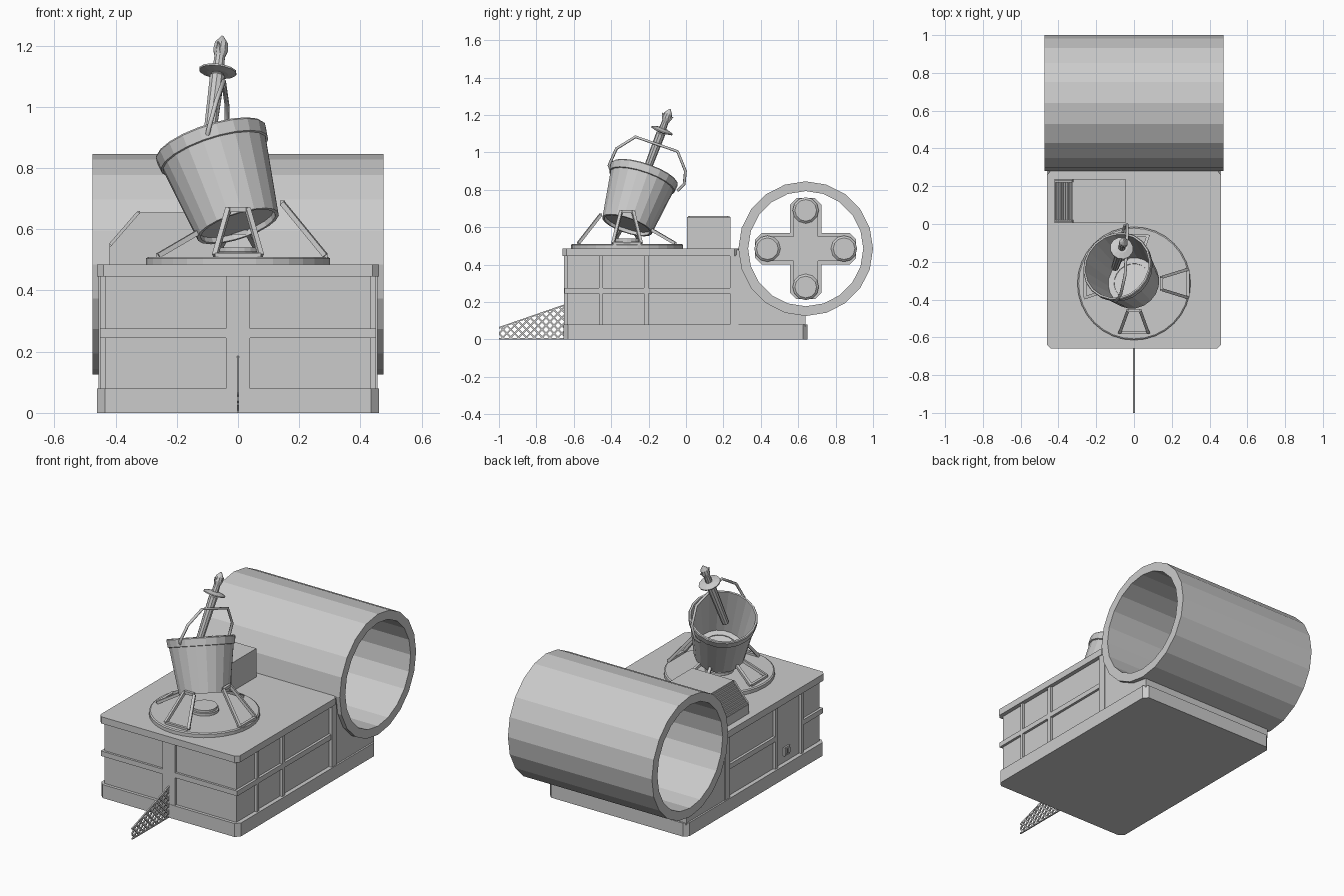
import bpy, bmesh
from math import pi, cos, sin, radians
from mathutils import Matrix, Vector

if "Cube" in bpy.data.objects:
    bpy.data.objects.remove(bpy.data.objects["Cube"])


def finish(name, bm):
    bmesh.ops.remove_doubles(bm, verts=bm.verts, dist=1e-5)
    bmesh.ops.recalc_face_normals(bm, faces=bm.faces)
    me = bpy.data.meshes.new(name)
    bm.to_mesh(me)
    bm.free()
    ob = bpy.data.objects.new(name, me)
    bpy.context.collection.objects.link(ob)
    return ob


def add_box(bm, x0, x1, y0, y1, z0, z1):
    m = Matrix.Translation(((x0 + x1) / 2, (y0 + y1) / 2, (z0 + z1) / 2))
    bmesh.ops.create_cube(bm, size=1, matrix=m @ Matrix.Diagonal((x1 - x0, y1 - y0, z1 - z0, 1)))


def boxes(name, *dims):
    bm = bmesh.new()
    for d in dims:
        add_box(bm, *d)
    return finish(name, bm)


def frame(a, b):
    """Matrix with local z running from a towards b."""
    a, b = Vector(a), Vector(b)
    return Matrix.Translation(a) @ (b - a).to_track_quat('Z', 'Y').to_matrix().to_4x4()


def add_bar(bm, a, b, w, t):
    length = (Vector(b) - Vector(a)).length
    m = frame(a, b) @ Matrix.Translation((0, 0, length / 2)) @ Matrix.Diagonal((w, t, length, 1))
    bmesh.ops.create_cube(bm, size=1, matrix=m)


def add_lathe(bm, prof, n, m, closed=False):
    rings = [[bm.verts.new(m @ Vector((r * cos(2 * pi * i / n), r * sin(2 * pi * i / n), z)))
              for i in range(n)] for r, z in prof]
    pairs = list(zip(rings, rings[1:])) + ([(rings[-1], rings[0])] if closed else [])
    for p, q in pairs:
        for i in range(n):
            j = (i + 1) % n
            bm.faces.new((p[i], p[j], q[j], q[i]))
    if not closed:
        bm.faces.new(rings[0])
        bm.faces.new(rings[-1])


def lathe(name, prof, n, m, closed=False):
    bm = bmesh.new()
    add_lathe(bm, prof, n, m, closed)
    return finish(name, bm)


def extrude(name, pts, axis, lo, hi):
    """Extrude 2D points along x (points are y,z), y (x,z) or z (x,y)."""
    bm = bmesh.new()
    put = {'x': lambda p, h: (h, p[0], p[1]), 'y': lambda p, h: (p[0], h, p[1]),
           'z': lambda p, h: (p[0], p[1], h)}[axis]
    f = bm.faces.new([bm.verts.new(put(p, lo)) for p in pts])
    ext = bmesh.ops.extrude_face_region(bm, geom=[f])
    shift = Vector(put((0, 0), hi - lo))
    bmesh.ops.translate(bm, vec=shift, verts=[v for v in ext['geom'] if isinstance(v, bmesh.types.BMVert)])
    return finish(name, bm)


def slab(name, x, y0, y1, z0, z1, c=0.025):
    pts = [(-x + c, y0), (x - c, y0), (x, y0 + c), (x, y1 - c),
           (x - c, y1), (-x + c, y1), (-x, y1 - c), (-x, y0 + c)]
    return extrude(name, pts, 'z', z0, z1)


# Base cabinet
slab("plinth", 0.46, -0.655, 0.65, 0, 0.08)
boxes("cabinet_core", (-0.435, 0.435, -0.637, 0.275, 0.07, 0.45))
slab("cabinet_top", 0.46, -0.66, 0.28, 0.445, 0.485, 0.02)

# Raised posts and rails around the cabinet
trim = [(-0.04, 0.04, -0.653, -0.6, 0.07, 0.45),
        (-0.448, 0.448, -0.65, -0.6, 0.245, 0.275)]
for s in (-1, 1):
    def side(y0, y1, z0, z1, d=0.45):
        trim.append((min(s * 0.42, s * d), max(s * 0.42, s * d), y0, y1, z0, z1))
    side(0.235, 0.28, 0.07, 0.45, 0.455)
    side(-0.225, -0.2, 0.07, 0.45)
    side(-0.465, -0.445, 0.07, 0.45)
    side(-0.2, 0.24, 0.245, 0.275)
    side(-0.65, -0.455, 0.245, 0.275)
    if s > 0:
        side(-0.455, -0.21, 0.245, 0.275)
boxes("cabinet_trim", *trim)
boxes("side_socket", (-0.445, -0.43, -0.345, -0.295, 0.12, 0.17),
      (-0.45, -0.44, -0.34, -0.325, 0.13, 0.16), (-0.45, -0.44, -0.315, -0.3, 0.13, 0.16))

# Open drum and its saddle
DY, DZ, R = 0.64, 0.485, 0.36
to_x = Matrix.Translation((0, DY, DZ)) @ Matrix.Rotation(pi / 2, 4, 'Y')
lathe("drum", [(R, -0.475), (R, 0.475), (0.308, 0.475), (0.308, -0.475)], 20, to_x, True)
arc = [(DY - 0.35 * cos(a), DZ - 0.35 * sin(a)) for a in (radians(9 * k) for k in range(11))]
extrude("drum_saddle", [(0.265, 0.07), (0.265, DZ - 0.01)] + arc + [(DY, 0.07)], 'x', -0.45, 0.45)


# Cross-shaped core inside the drum
def plus(w, e, c):
    q = [(w, w), (w, e - c), (w - c, e), (-w + c, e), (-w, e - c)]
    pts = []
    for k in range(4):
        ca, sa = [(1, 0), (0, 1), (-1, 0), (0, -1)][k]
        pts += [(DY + x * ca - y * sa, DZ + x * sa + y * ca) for x, y in q]
    return pts


extrude("core_cross", plus(0.084, 0.27, 0.035), 'x', -0.10, 0.10)
extrude("core_cross_face", plus(0.066, 0.25, 0.03), 'x', -0.112, 0.112)
bm = bmesh.new()
for dy, dz in ((0.205, 0), (-0.205, 0), (0, 0.205), (0, -0.205)):
    add_lathe(bm, [(0.058, -0.13), (0.07, -0.12), (0.07, 0.12), (0.058, 0.13)], 12,
              Matrix.Translation((0, dy, dz)) @ to_x)
finish("core_pods", bm)

# Control box with sloped grille
extrude("control_box", [(-0.42, 0.48), (-0.045, 0.48), (-0.045, 0.655), (-0.32, 0.655), (-0.42, 0.54)],
        'y', 0.005, 0.238)
bm = bmesh.new()
lo, hi = Vector((-0.416, 0, 0.548)), Vector((-0.324, 0, 0.654))
for k in range(9):
    p = lo.lerp(hi, k / 8)
    add_bar(bm, (p.x, 0.02, p.z), (p.x, 0.223, p.z), 0.007, 0.012)
for y in (0.016, 0.227):
    add_bar(bm, lo + Vector((0, y, 0)), hi + Vector((0, y, 0)), 0.012, 0.014)
finish("control_grille", bm)

# Turntable
C = Vector((0, -0.315, 0))
lathe("turntable", [(0.3, 0.48), (0.3, 0.505), (0.293, 0.51)], 32, Matrix.Translation(C))
lathe("pedestal", [(0.078, 0.505), (0.078, 0.525), (0.07, 0.527), (0.07, 0.54)], 20, Matrix.Translation(C))

# Tilted bucket
bucket = frame((0, -0.315, 0.61), (-0.09, -0.222, 0.887))
prof = [(0.14, 0), (0.177, 0.258), (0.184, 0.26), (0.189, 0.3), (0.185, 0.306), (0.176, 0.306),
        (0.132, 0.035), (0.1, 0.035), (0.1, 0.02), (0.128, 0.02), (0.128, 0)]
lathe("bucket", prof, 20, bucket, True)
lathe("bucket_floor", [(0.128, 0.018), (0.128, 0.03)], 20, bucket)

# Four splayed leg frames: angle, foot radius, top radius, top height
bm = bmesh.new()
for ang, rf, rt, zt in ((-90, 0.26, 0.142, 0.665), (0, 0.285, 0.145, 0.685),
                        (180, 0.26, 0.13, 0.59), (90, 0.255, 0.125, 0.59)):
    rot = Matrix.Translation(C) @ Matrix.Rotation(radians(ang), 4, 'Z')
    foot = [rot @ Vector((rf, s * 0.075, 0.514)) for s in (-1, 1)]
    top = [rot @ Vector((rt, s * 0.032, zt)) for s in (-1, 1)]
    for f, t in zip(foot, top):
        add_bar(bm, f, t, 0.016, 0.016)
    add_bar(bm, *foot, 0.016, 0.016)
    add_bar(bm, *top, 0.016, 0.016)
finish("leg_frames", bm)

# Bucket handle
cu = bpy.data.curves.new("bucket_handle", 'CURVE')
cu.dimensions = '3D'
cu.bevel_depth = 0.008
cu.bevel_resolution = 1
path = [(-0.1, -0.4, 0.905), (-0.095, -0.412, 0.93), (-0.07, -0.372, 1.02), (-0.047, -0.27, 1.083),
        (-0.036, -0.045, 1.005), (-0.036, -0.003, 0.9), (-0.05, -0.01, 0.83), (-0.06, -0.045, 0.795)]
sp = cu.splines.new('POLY')
sp.points.add(len(path) - 1)
for p, co in zip(sp.points, path):
    p.co = (*co, 1)
cu.use_fill_caps = True
bpy.context.collection.objects.link(bpy.data.objects.new("bucket_handle", cu))

# Rod with round guard and horned tip, standing in the bucket
rod = frame((-0.1, -0.23, 0.85), (-0.055, -0.097, 1.2))
lathe("rod", [(0.02, 0), (0.025, 0.27), (0.02, 0.275), (0.018, 0.34), (0.025, 0.36),
              (0.022, 0.385), (0.004, 0.41)], 10, rod)
lathe("rod_guard", [(0.035, 0.278), (0.062, 0.284), (0.062, 0.29), (0.03, 0.3)], 12, rod)
bm = bmesh.new()
for s in (-1, 1):
    add_lathe(bm, [(0.014, 0), (0.002, 0.036)], 6,
              rod @ frame((0, s * 0.01, 0.35), (0, s * 0.032, 0.378)))
finish("rod_horns", bm)

# Lattice fin in front, trimmed to a wedge
bm = bmesh.new()
for k in range(-6, 12):
    y = -1 + k * 0.042
    add_bar(bm, (0, y, -0.01), (0, y + 0.21, 0.2), 0.007, 0.009)
    add_bar(bm, (0, y + 0.21, -0.01), (0, y, 0.2), 0.007, 0.009)
for co, no in (((0, 0, 0), (0, 0, -1)), ((0, -1, 0), (0, -1, 0)), ((0, -0.65, 0), (0, 1, 0)),
               ((0, -1, 0.062), (0, -0.118, 0.34))):
    bmesh.ops.bisect_plane(bm, geom=bm.verts[:] + bm.edges[:] + bm.faces[:], plane_co=co,
                           plane_no=no, clear_outer=True)
add_bar(bm, (0, -1, 0.062), (0, -0.65, 0.183), 0.008, 0.008)
add_box(bm, -0.004, 0.004, -1, -0.65, 0, 0.007)
finish("lattice_fin", bm)
